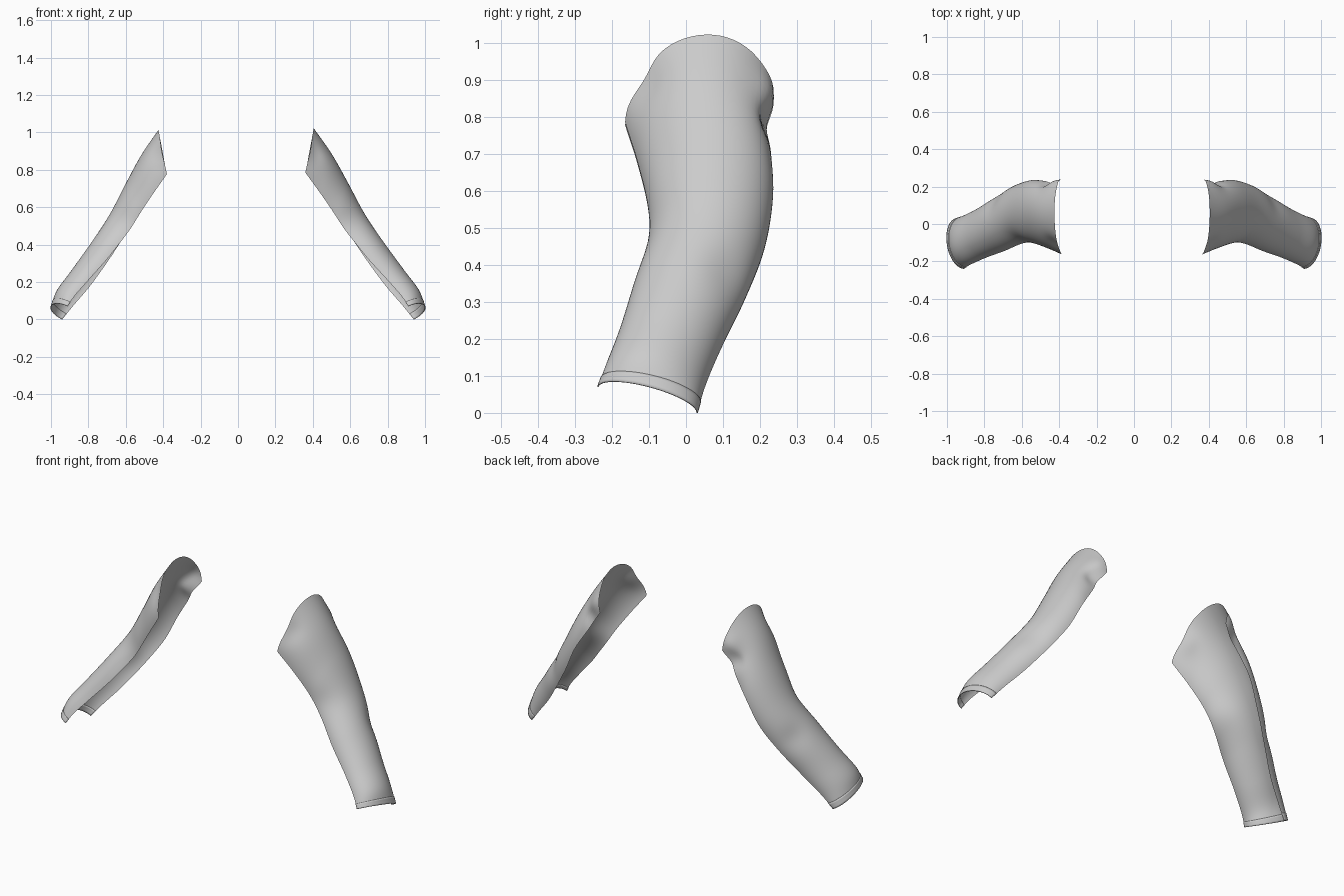
import bpy, bmesh, math
from mathutils import Vector

if "Cube" in bpy.data.objects:
    bpy.data.objects.remove(bpy.data.objects["Cube"])

# one fabric colour
fabric = bpy.data.materials.new("light_grey_fabric")
fabric.diffuse_color = (0.6, 0.6, 0.6, 1)
fabric.use_nodes = True
fabric.node_tree.nodes["Principled BSDF"].inputs["Base Color"].default_value = fabric.diffuse_color

# stations from shoulder to cuff: front edge, outer crown, back edge
STATIONS = [
    ((.36, -.165, .785), (.405, .035, 1.02), (.37, .235, .835)),
    ((.44, -.13, .675), (.50, .045, .885), (.45, .230, .715)),
    ((.52, -.105, .56), (.585, .06, .735), (.53, .235, .59)),
    ((.60, -.11, .445), (.68, .06, .560), (.60, .213, .45)),
    ((.69, -.145, .33), (.785, .01, .405), (.69, .163, .315)),
    ((.79, -.18, .22), (.89, -.04, .260), (.785, .10, .185)),
    ((.87, -.215, .13), (.968, -.08, .155), (.875, .055, .08)),
    ((.91, -.238, .07), (1.0, -.10, .070), (.94, .03, .0)),
]
# cloth folds: centre, radius, push
FOLDS = [
    ((.41, -.13, .90), .07, (.004, .022, -.006)),
    ((.44, .23, .79), .05, (.01, -.022, 0)),
    ((.42, .22, .88), .05, (0, .012, 0)),
    ((.60, -.08, .52), .08, (-.006, .008, 0)),
    ((.74, .10, .38), .07, (-.008, -.006, 0)),
]


def rail(k, t):
    """Catmull-Rom point on rail k, t in 0..1"""
    n = len(STATIONS) - 1
    i = min(int(t * n), n - 1)
    u = t * n - i
    P = lambda j: Vector(STATIONS[j][k])
    b, c = P(i), P(i + 1)
    a = P(i - 1) if i > 0 else 2 * b - c
    d = P(i + 2) if i + 2 <= n else 2 * c - b
    return 0.5 * (2 * b + (c - a) * u + (2 * a - 5 * b + 4 * c - d) * u * u
                  + (3 * b - a - 3 * c + d) * u ** 3)


def shell_point(t, ang, side):
    f, c, b = (rail(k, t) for k in range(3))
    m = (f + b) / 2
    p = m + (f - b) / 2 * math.cos(ang) + (c - m) * math.sin(ang)
    q = p.copy()
    for centre, r, push in FOLDS:
        q += Vector(push) * math.exp(-((p - Vector(centre)).length / r) ** 2)
    if side < 0:  # the left sleeve hangs slightly further out
        q += Vector((.02, 0, -.008)) * max(0, 1 - t * 1.3)
    q.x *= side
    return q


def panel(name, t0, t1, rows, side, thick=0):
    """Open half-tube of cloth between two positions along the arm"""
    cols = 32
    bm = bmesh.new()
    g = [[bm.verts.new(shell_point(t0 + (t1 - t0) * i / rows, math.pi * j / cols, side))
          for j in range(cols + 1)] for i in range(rows + 1)]
    for i in range(rows):
        for j in range(cols):
            q = [g[i][j], g[i + 1][j], g[i + 1][j + 1], g[i][j + 1]]
            bm.faces.new(q if side > 0 else q[::-1])
    for face in bm.faces:
        face.smooth = True
    me = bpy.data.meshes.new(name)
    bm.to_mesh(me)
    bm.free()
    me.materials.append(fabric)
    ob = bpy.data.objects.new(name, me)
    bpy.context.collection.objects.link(ob)
    if thick:
        mod = ob.modifiers.new("fold", 'SOLIDIFY')
        mod.thickness = thick
        mod.offset = 0


# sleeve panels with their stitched hems
for label, side in (("right", 1), ("left", -1)):
    panel(label + "_sleeve", 0, 1, 64, side)
    panel(label + "_cuff_hem", .945, 1, 4, side, .004)
